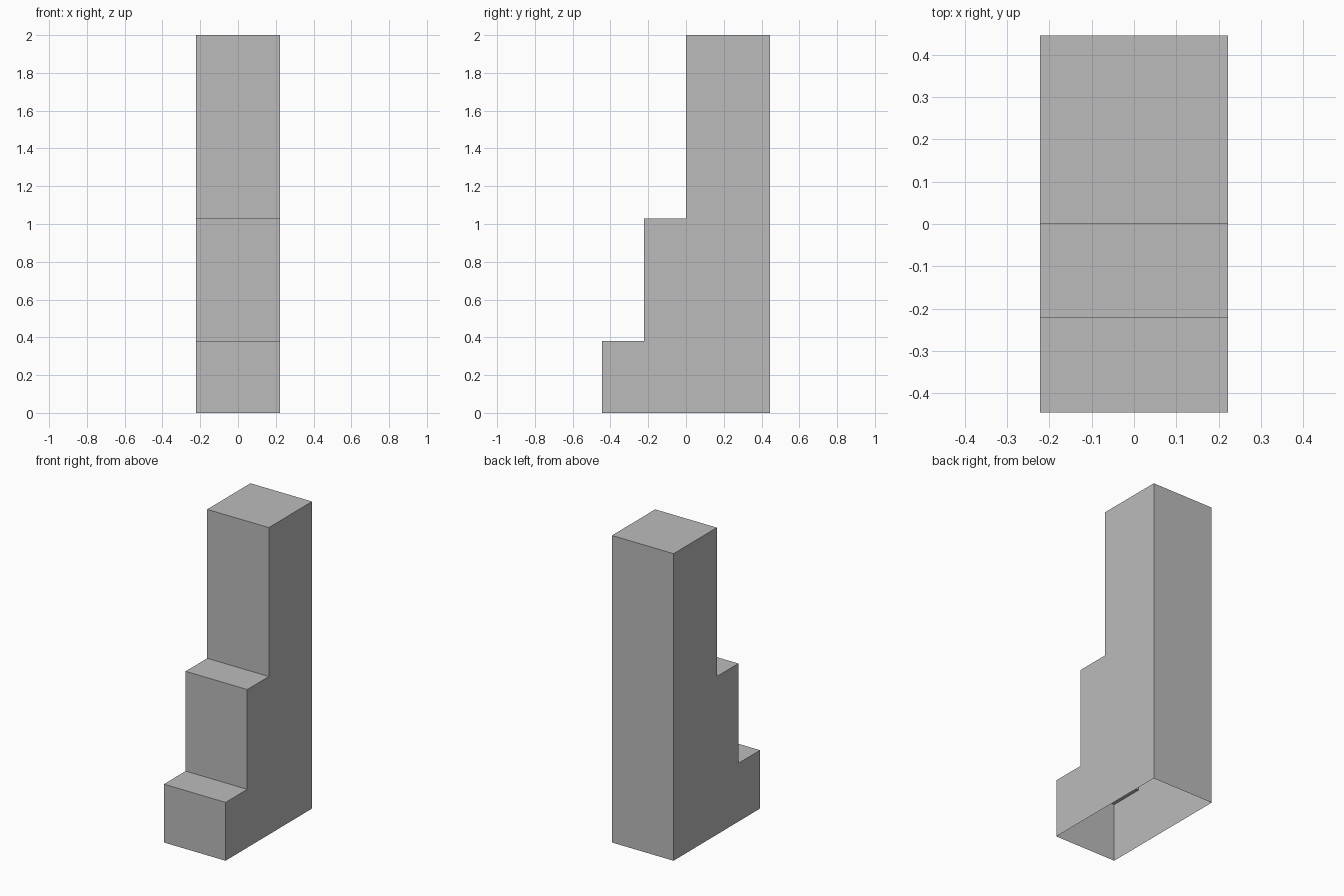
import bpy
import bmesh

cube = bpy.data.objects.get("Cube")
if cube:
    bpy.data.objects.remove(cube, do_unlink=True)

# Plain grey material
grey = bpy.data.materials.new("plain_grey")
grey.use_nodes = True
colour = (0.5, 0.5, 0.5, 1)
grey.diffuse_color = colour
grey.node_tree.nodes["Principled BSDF"].inputs["Base Color"].default_value = colour

HALF_WIDTH = 0.222
# Side outline (y, z): up the back, then down the steps to the front
outline = [(0.445, 0), (0.445, 2), (0, 2), (0, 1.03),
           (-0.222, 1.03), (-0.222, 0.38), (-0.445, 0.38), (-0.445, 0)]

bm = bmesh.new()
sides = [[bm.verts.new((x, y, z)) for y, z in outline]
         for x in (-HALF_WIDTH, HALF_WIDTH)]

# Stepped side walls
for side in sides:
    bm.faces.new(side)

# Back, top, risers and treads; the underside stays open
right, left = sides
for i in range(len(outline) - 1):
    bm.faces.new((right[i], right[i + 1], left[i + 1], left[i]))

# Make every wall face outwards
bmesh.ops.recalc_face_normals(bm, faces=bm.faces)
bm.faces.ensure_lookup_table()
if bm.faces[0].normal.x > 0:
    bmesh.ops.reverse_faces(bm, faces=bm.faces)

mesh = bpy.data.meshes.new("stepped_tower")
bm.to_mesh(mesh)
bm.free()
mesh.materials.append(grey)
tower = bpy.data.objects.new("stepped_tower", mesh)
bpy.context.collection.objects.link(tower)
